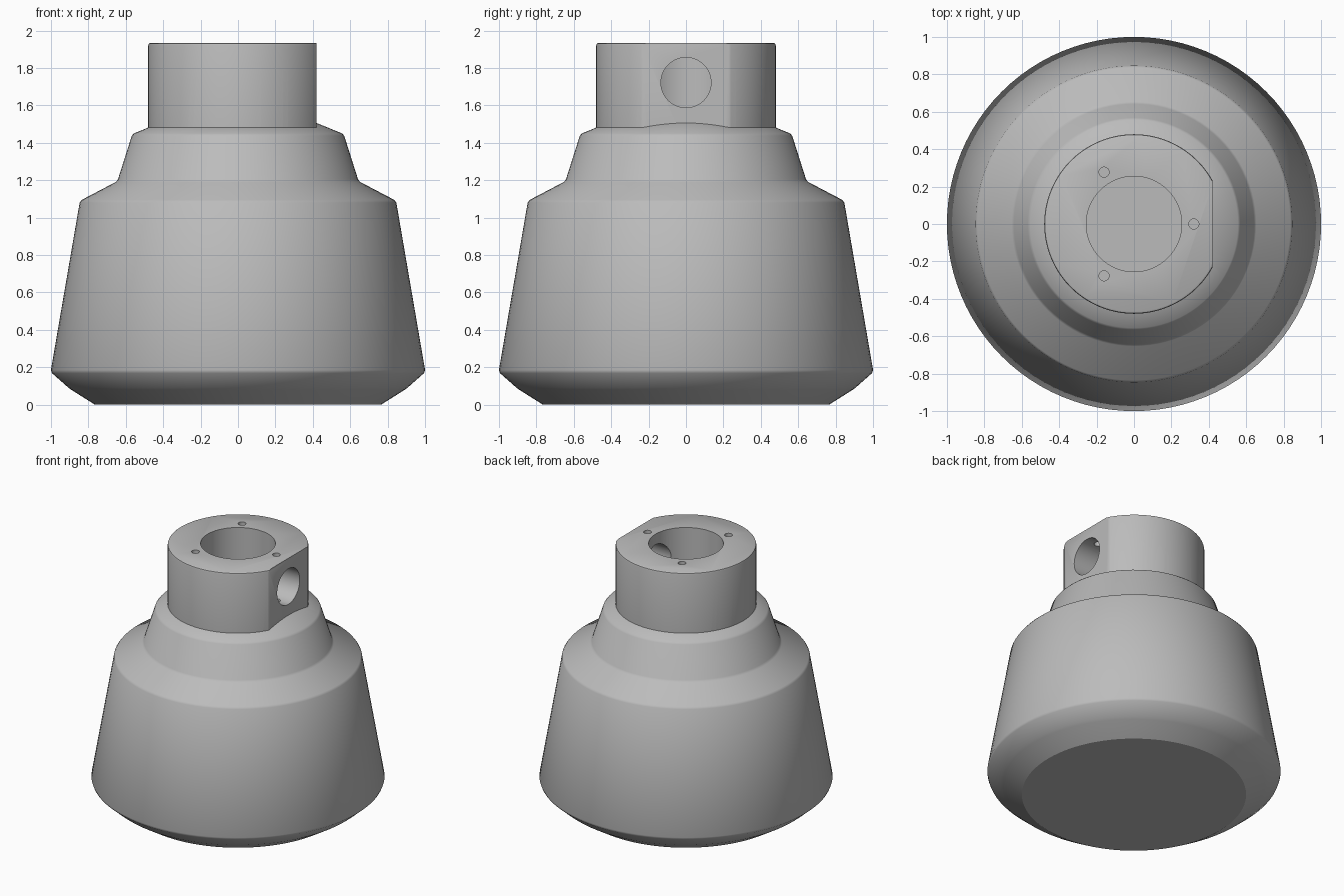
import bpy, bmesh
from math import cos, sin, pi, radians
from mathutils import Vector, Matrix

cube = bpy.data.objects.get("Cube")
if cube:
    bpy.data.objects.remove(cube)

SEGMENTS = 96

metal = bpy.data.materials.new("plain_grey")
metal.use_nodes = True
GREY = (0.5, 0.5, 0.5, 1)
metal.diffuse_color = GREY
metal.node_tree.nodes["Principled BSDF"].inputs["Base Color"].default_value = GREY


def soften(points, size=0.01):
    """Chamfer the inner corners of a profile; the end points stay."""
    pts = [Vector(p) for p in points]
    out = [pts[0]]
    for a, b, c in zip(pts, pts[1:], pts[2:]):
        out += [b + (a - b).normalized() * size, b + (c - b).normalized() * size]
    return out + [pts[-1]]


def make_object(name, bm):
    bmesh.ops.recalc_face_normals(bm, faces=bm.faces)
    mesh = bpy.data.meshes.new(name)
    bm.to_mesh(mesh)
    bm.free()
    mesh.materials.append(metal)
    obj = bpy.data.objects.new(name, mesh)
    bpy.context.collection.objects.link(obj)
    return obj


def lathe(name, profile):
    """Revolve a (radius, height) profile and cap both ends."""
    bm = bmesh.new()
    rings = []
    for r, z in profile:
        rings.append([bm.verts.new((r * cos(2 * pi * i / SEGMENTS),
                                    r * sin(2 * pi * i / SEGMENTS), z))
                      for i in range(SEGMENTS)])
    for low, high in zip(rings, rings[1:]):
        for i in range(SEGMENTS):
            j = (i + 1) % SEGMENTS
            bm.faces.new((low[i], low[j], high[j], high[i]))
    bm.faces.new(rings[0])
    bm.faces.new(rings[-1])
    return make_object(name, bm)


def cylinder(name, radius, length, location, axis="Z", segments=64):
    bm = bmesh.new()
    turn = Matrix.Rotation(radians(90), 4, "Y") if axis == "X" else Matrix()
    bmesh.ops.create_cone(bm, cap_ends=True, segments=segments, radius1=radius,
                          radius2=radius, depth=length,
                          matrix=Matrix.Translation(location) @ turn)
    return make_object(name, bm)


def combine(target, tool, operation):
    """Apply a boolean and remove the tool."""
    tool.hide_render = True
    mod = target.modifiers.new(operation, "BOOLEAN")
    mod.operation = operation
    mod.solver = "EXACT"
    mod.object = tool
    bpy.context.view_layer.objects.active = target
    bpy.ops.object.modifier_apply(modifier=mod.name)
    bpy.data.objects.remove(tool)


# Tapered body with stepped shoulders; its top cone runs on inside the neck
body = lathe("body", soften([(0.765, 0), (0.9, 0.085), (1.002, 0.175),
                             (0.845, 1.09), (0.645, 1.195), (0.565, 1.447),
                             (0.3, 1.555)]))

# Neck with a softened rim and a flat on one side
neck = lathe("neck", [(0.48, 1.4), (0.48, 1.92), (0.477, 1.93), (0.468, 1.935)])
bm = bmesh.new()
bmesh.ops.create_cube(bm, size=1, matrix=Matrix.Translation((0.92, 0, 1.7)))
combine(neck, make_object("flat_cutter", bm), "DIFFERENCE")
combine(body, neck, "UNION")

# Central bore and the cross hole that opens into it
combine(body, cylinder("bore_cutter", 0.255, 0.6, (0, 0, 1.75)), "DIFFERENCE")
combine(body, cylinder("cross_hole_cutter", 0.134, 0.6, (0.4, 0, 1.722), "X"), "DIFFERENCE")

# Three pin holes around the bore
for k in range(3):
    a = 2 * pi * k / 3
    spot = (0.32 * cos(a), 0.32 * sin(a), 1.8)
    combine(body, cylinder("pin_hole_cutter", 0.027, 0.6, spot, segments=24), "DIFFERENCE")

# Smooth round surfaces with crisp edges
body.name = "stepped_base"
bpy.ops.object.select_all(action="DESELECT")
body.select_set(True)
bpy.context.view_layer.objects.active = body
bpy.ops.object.shade_smooth_by_angle(angle=radians(30))
